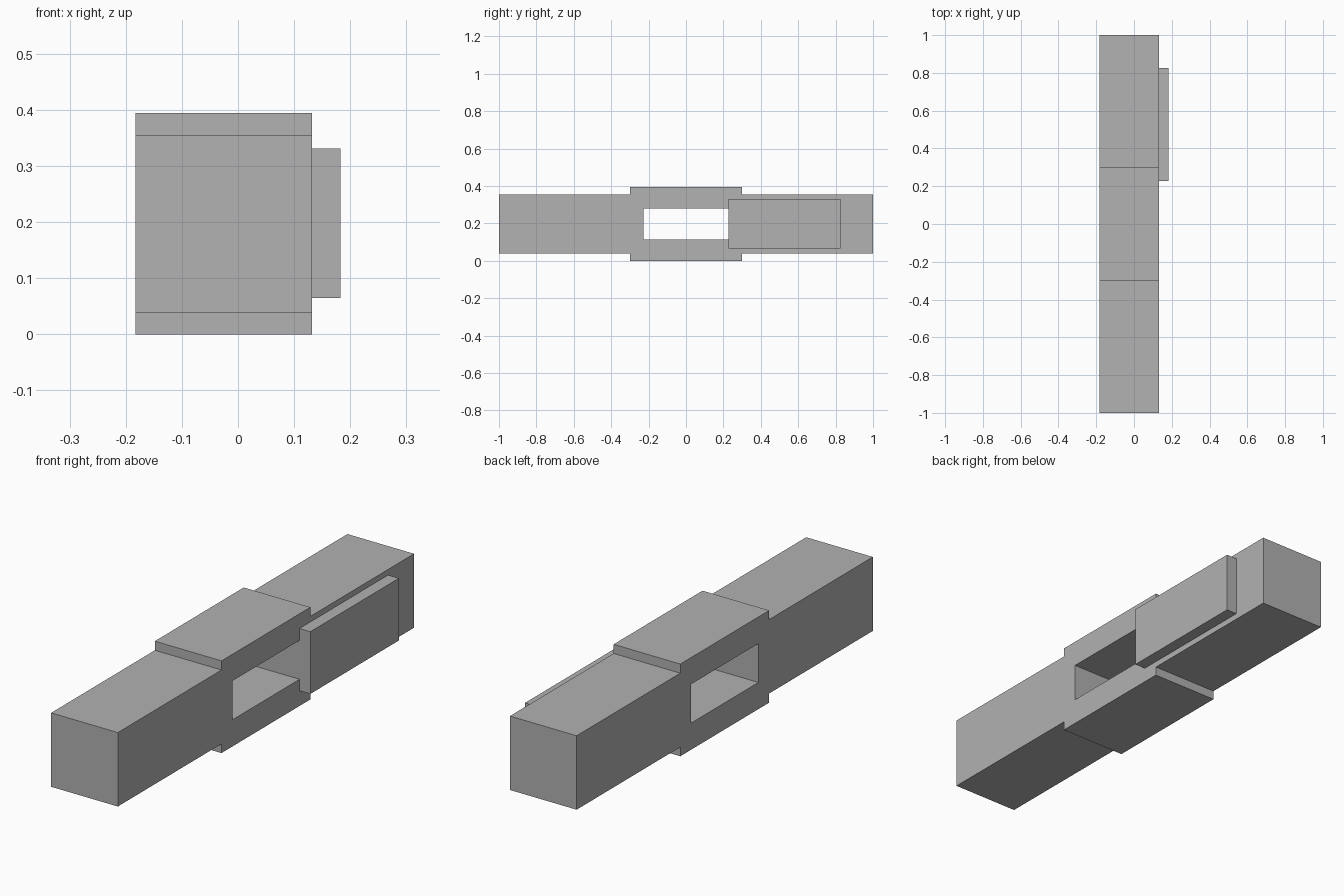
import bpy
import bmesh
from mathutils import Vector

if "Cube" in bpy.data.objects:
    bpy.data.objects.remove(bpy.data.objects["Cube"], do_unlink=True)

grey = bpy.data.materials.new("plain grey")
grey.use_nodes = True
colour = (0.445, 0.445, 0.445, 1)
grey.diffuse_color = colour
grey.node_tree.nodes["Principled BSDF"].inputs["Base Color"].default_value = colour

LEFT, RIGHT = -0.183, 0.132   # side faces of the bar
MID = 0.197                   # height of the bar's centre line


def prism(name, profile, x0, x1):
    """Extrude a closed (y, z) profile along x."""
    bm = bmesh.new()
    face = bm.faces.new([bm.verts.new((x0, y, z)) for y, z in profile])
    made = bmesh.ops.extrude_face_region(bm, geom=[face])["geom"]
    verts = [v for v in made if isinstance(v, bmesh.types.BMVert)]
    bmesh.ops.translate(bm, verts=verts, vec=Vector((x1 - x0, 0, 0)))
    bmesh.ops.recalc_face_normals(bm, faces=bm.faces)
    mesh = bpy.data.meshes.new(name)
    bm.to_mesh(mesh)
    bm.free()
    mesh.materials.append(grey)
    obj = bpy.data.objects.new(name, mesh)
    bpy.context.collection.objects.link(obj)
    return obj


def rectangle(y0, y1, z0, z1):
    return [(y0, z0), (y1, z0), (y1, z1), (y0, z1)]


# Long bar with a thicker middle section
upper = [(-1, 0.158), (-0.3, 0.158), (-0.3, MID), (0.3, MID), (0.3, 0.158), (1, 0.158)]
outline = [(y, MID + h) for y, h in upper] + [(y, MID - h) for y, h in reversed(upper)]
bar = prism("bar", outline, LEFT, RIGHT)

# Rectangular window through the middle
cutter = prism("window_cutter", rectangle(-0.227, 0.227, MID - 0.083, MID + 0.083),
               LEFT - 0.1, RIGHT + 0.1)
cut = bar.modifiers.new("window", "BOOLEAN")
cut.operation = "DIFFERENCE"
cut.solver = "EXACT"
cut.object = cutter
bpy.context.view_layer.objects.active = bar
bpy.ops.object.modifier_apply(modifier=cut.name)
bpy.data.objects.remove(cutter, do_unlink=True)

# Raised plate on the left side
prism("side_plate", rectangle(0.227, 0.825, 0.065, 0.331), RIGHT, 0.183)
